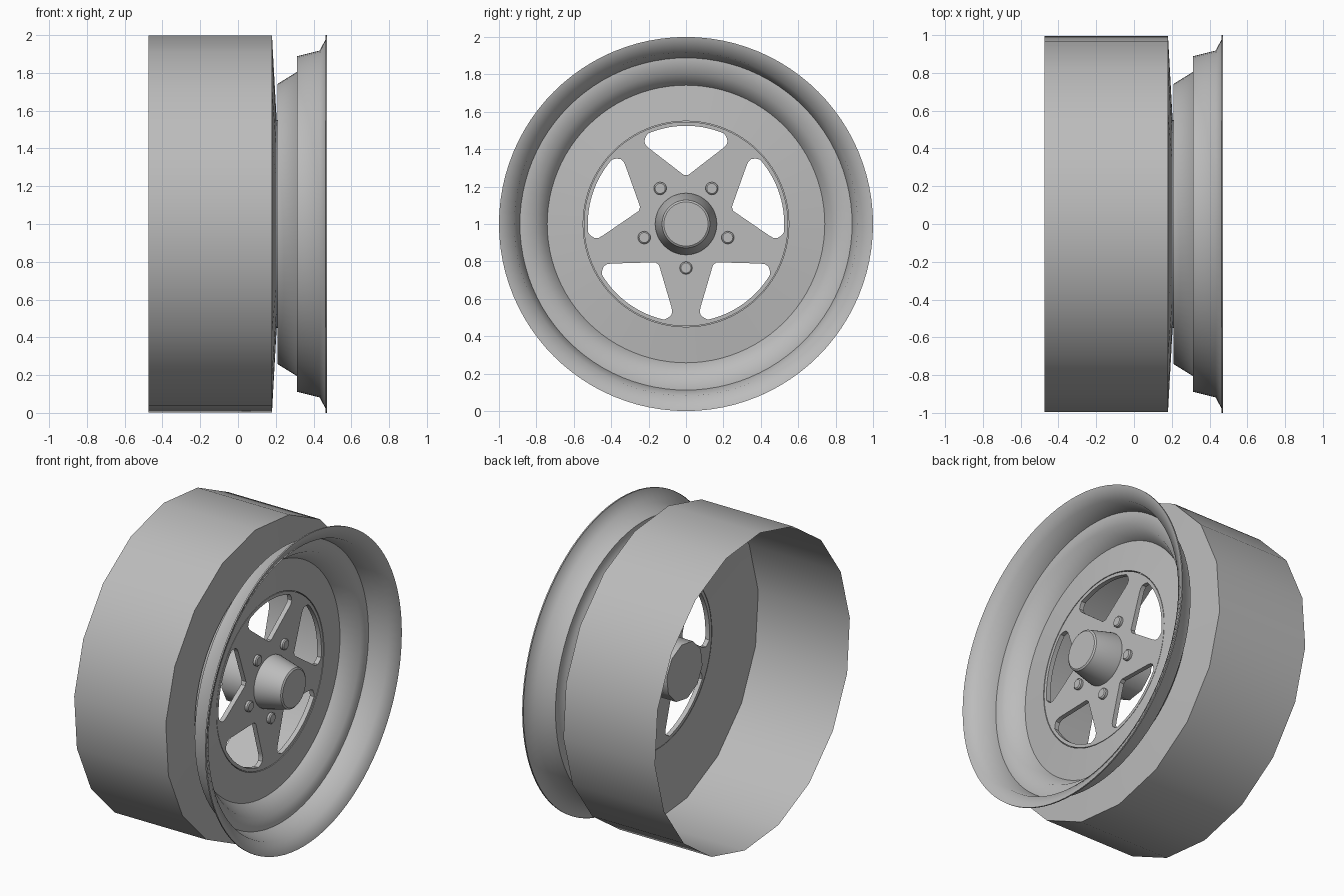
import bpy
import bmesh
from math import sin, cos, pi, radians
from mathutils import Matrix

default = bpy.data.objects.get("Cube")
if default:
    bpy.data.objects.remove(default, do_unlink=True)

grey = bpy.data.materials.new("satin grey")
grey.use_nodes = True
TONE = (0.5, 0.5, 0.5, 1)
grey.diffuse_color = TONE
grey.node_tree.nodes["Principled BSDF"].inputs["Base Color"].default_value = TONE

AXLE = 1.0      # height of the wheel axis
SPOKES = 5
STEP = 2 * pi / SPOKES


def finish(obj, angle):
    """Apply the material and smooth shading to an object."""
    obj.data.materials.clear()
    obj.data.materials.append(grey)
    bpy.ops.object.select_all(action="DESELECT")
    obj.select_set(True)
    bpy.context.view_layer.objects.active = obj
    bpy.ops.object.shade_smooth_by_angle(angle=radians(angle))


def lathe(name, profile, sides, start=0.0, y=0.0, z=AXLE, angle=62):
    """Revolve (x, radius) points about an axis parallel to x."""
    bm = bmesh.new()
    verts = [bm.verts.new((x, r * sin(start), r * cos(start))) for x, r in profile]
    edges = [bm.edges.new(pair) for pair in zip(verts, verts[1:])]
    bmesh.ops.spin(bm, geom=verts + edges, cent=(0, 0, 0), axis=(1, 0, 0),
                   angle=2 * pi, steps=sides)
    bmesh.ops.remove_doubles(bm, verts=bm.verts, dist=0.0005)
    bmesh.ops.recalc_face_normals(bm, faces=bm.faces)
    # open shells face outward from the axis
    big = max(bm.faces, key=lambda f: f.calc_area())
    c = big.calc_center_median()
    if big.normal.y * c.y + big.normal.z * c.z + big.normal.x * 0.1 < 0:
        bmesh.ops.reverse_faces(bm, faces=bm.faces)
    mesh = bpy.data.meshes.new(name)
    bm.to_mesh(mesh)
    bm.free()
    obj = bpy.data.objects.new(name, mesh)
    obj.location = (0, y, z)
    bpy.context.collection.objects.link(obj)
    finish(obj, angle)
    return obj


# Coarse rear barrel, open at the back, with a shallow conical front wall
lathe("rear_barrel", [(-0.475, 1), (0.18, 1), (0.205, 0.546)], 18, radians(-4.5))

# Stepped front rim running into the dished face
lathe("front_rim", [(0.463, 1), (0.472, 1), (0.468, 0.985), (0.432, 0.918),
                    (0.312, 0.888), (0.312, 0.805), (0.21, 0.742),
                    (0.23, 0.55), (0.2, 0.55)], 96)


# Spoked centre plate, a disc outline with five window holes
def add_loop(curve, points):
    spline = curve.splines.new("POLY")
    spline.points.add(len(points) - 1)
    for p, (u, v) in zip(spline.points, points):
        p.co = (u, v, 0, 1)
    spline.use_cyclic_u = True


def polar(r, a):
    return r * sin(a), r * cos(a)


curve = bpy.data.curves.new("spoke_plate", "CURVE")
curve.dimensions = "2D"
curve.fill_mode = "BOTH"
curve.extrude = 0.015
add_loop(curve, [polar(0.546, 2 * pi * i / 96) for i in range(96)])

side = [(0.012, 0.262), (0.195, 0.403), (0.214, 0.42), (0.223, 0.44), (0.217, 0.463)]
arc = [polar(0.525, radians(23 - 46 * i / 14)) for i in range(15)]
window = side + arc + [(-u, v) for u, v in reversed(side)]
for k in range(SPOKES):
    turn = Matrix.Rotation(k * STEP, 2)
    add_loop(curve, [(turn[0][0] * u + turn[0][1] * v, turn[1][0] * u + turn[1][1] * v)
                     for u, v in window])
plate = bpy.data.objects.new("spoke_plate", curve)
plate.rotation_euler = (pi / 2, 0, pi / 2)
plate.location = (0.214, 0, AXLE)
bpy.context.collection.objects.link(plate)
bpy.ops.object.select_all(action="DESELECT")
plate.select_set(True)
bpy.context.view_layer.objects.active = plate
bpy.ops.object.convert(target="MESH")
finish(bpy.context.object, 30)

# Tapered hub cap in front and coarse hub drum behind
lathe("hub_cap", [(0.22, 0.165), (0.24, 0.165), (0.395, 0.128), (0.402, 0.118),
                  (0.402, 0)], 48, angle=35)
lathe("rear_hub", [(0.205, 0.185), (0.01, 0.185), (0.01, 0)], 10, radians(9))

# Wheel nuts, one at the root of each spoke
for k in range(SPOKES):
    a = pi + k * STEP
    u, v = polar(0.235, a)
    lathe(f"wheel_nut_{k + 1}", [(0.22, 0.034), (0.244, 0.034), (0.25, 0.027), (0.25, 0)],
          20, y=u, z=AXLE + v, angle=35)
